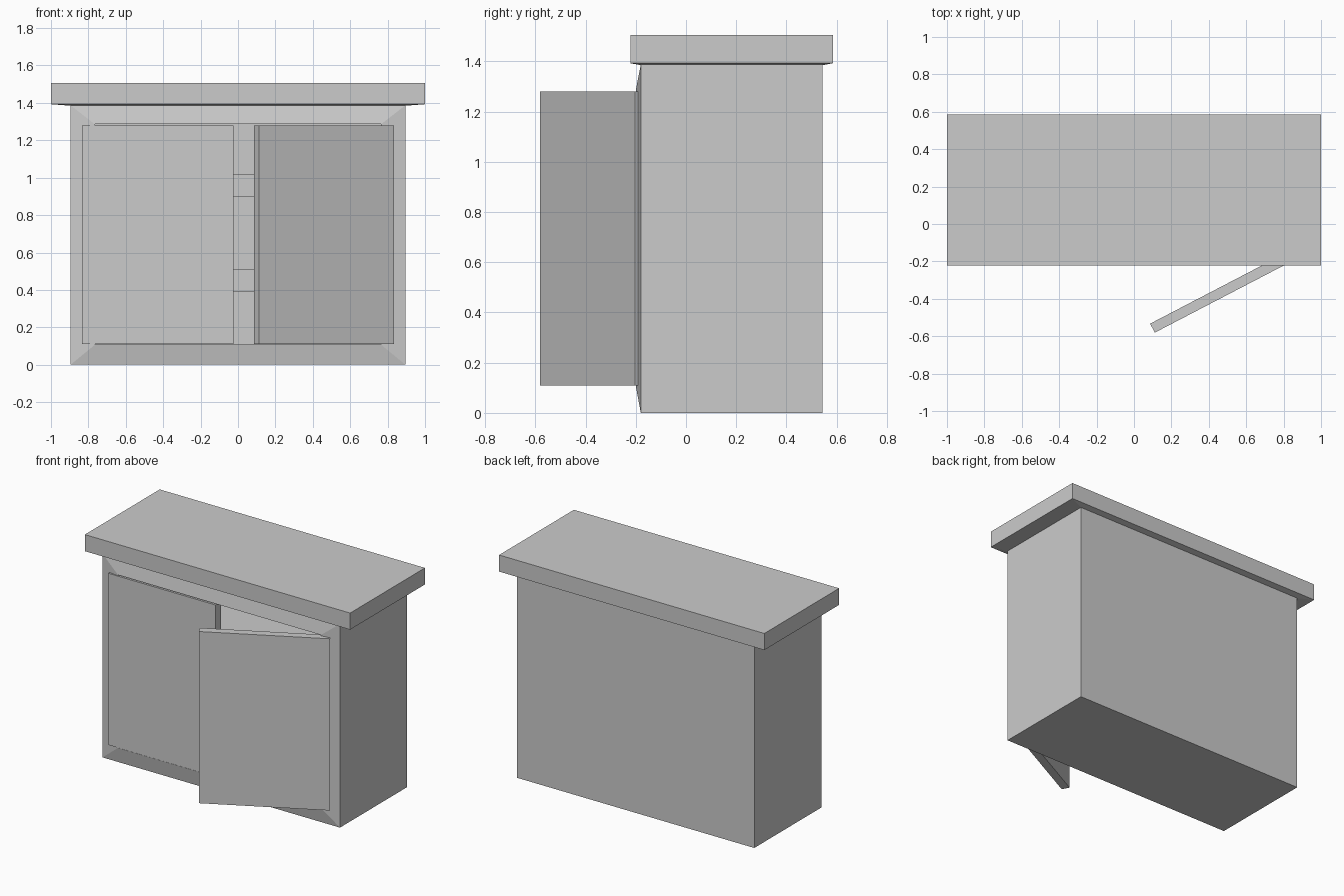
import bpy, bmesh, math
from mathutils import Matrix, Vector

if "Cube" in bpy.data.objects:
    bpy.data.objects.remove(bpy.data.objects["Cube"])


def finish(bm, name):
    bmesh.ops.recalc_face_normals(bm, faces=bm.faces[:])
    mesh = bpy.data.meshes.new(name)
    bm.to_mesh(mesh)
    bm.free()
    obj = bpy.data.objects.new(name, mesh)
    bpy.context.collection.objects.link(obj)
    return obj


def box(name, lo, hi, matrix=Matrix()):
    lo, hi = Vector(lo), Vector(hi)
    bm = bmesh.new()
    bmesh.ops.create_cube(bm, size=1, matrix=matrix
                          @ Matrix.Translation((lo + hi) / 2)
                          @ Matrix.Diagonal((*(hi - lo), 1)))
    return finish(bm, name)


def loft(name, loops):
    """Skin a list of four-point loops and cap both ends."""
    bm = bmesh.new()
    rings = [[bm.verts.new(p) for p in loop] for loop in loops]
    for a, b in zip(rings, rings[1:]):
        for i in range(4):
            j = (i + 1) % 4
            bm.faces.new((a[i], a[j], b[j], b[i]))
    bm.faces.new(rings[0])
    bm.faces.new(rings[-1])
    return finish(bm, name)


def front_rect(hx, z0, z1, y):
    return [(-hx, y, z0), (hx, y, z0), (hx, y, z1), (-hx, y, z1)]


def flat_rect(hx, y0, y1, z):
    return [(-hx, y0, z), (hx, y0, z), (hx, y1, z), (-hx, y1, z)]


# Hollow carcass with a sloped front frame and an open recess
loft("cabinet_body", [
    front_rect(0.895, 0, 1.387, 0.543),
    front_rect(0.895, 0, 1.387, -0.18),
    front_rect(0.765, 0.107, 1.286, -0.20),
    front_rect(0.765, 0.107, 1.286, 0.46),
])

# Worktop with a shallow sloped underside
loft("worktop", [
    flat_rect(0.895, -0.18, 0.543, 1.385),
    flat_rect(1.0, -0.221, 0.585, 1.393),
    flat_rect(1.0, -0.221, 0.585, 1.506),
])

# Two thick shelves inside the recess
for i, z in enumerate((0.39, 0.898)):
    box(f"shelf_{i + 1}", (-0.765, -0.145, z), (0.765, 0.46, z + 0.118))

# Closed left door
DOOR_W, DOOR_T, FRONT = 0.81, 0.054, -0.204
Z0, Z1 = 0.11, 1.28
box("left_door", (-0.835, FRONT, Z0), (-0.835 + DOOR_W, FRONT + DOOR_T, Z1))

# Right door swung open about its outer front corner
swing = Matrix.Translation((0.835, FRONT, 0)) @ Matrix.Rotation(math.radians(27.5), 4, 'Z')
box("right_door", (-DOOR_W - 0.006, 0, Z0), (0, DOOR_T, Z1), swing)
